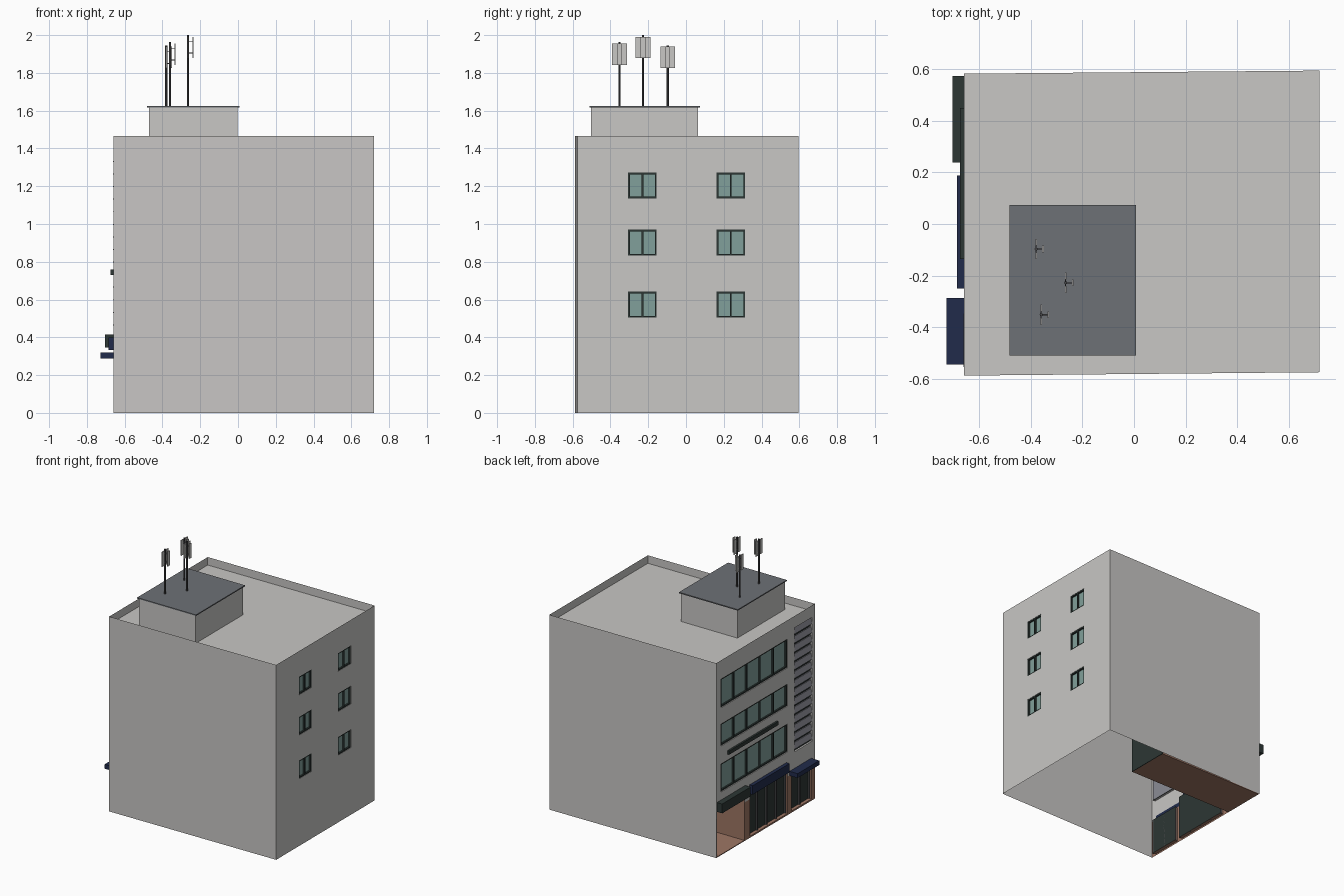
import bpy, bmesh, math
from mathutils import Matrix, Vector

if "Cube" in bpy.data.objects:
    bpy.data.objects.remove(bpy.data.objects["Cube"])


def mat(name, r, g, b):
    m = bpy.data.materials.new(name)
    m.diffuse_color = (r, g, b, 1)
    m.use_nodes = True
    m.node_tree.nodes["Principled BSDF"].inputs["Base Color"].default_value = m.diffuse_color
    return m


WALL = mat("wall_grey", 0.58, 0.57, 0.555)
ROOF = mat("roof_grey", 0.155, 0.165, 0.18)
GLASS = mat("teal_glass", 0.22, 0.35, 0.325)
DARK = mat("dark_green", 0.026, 0.038, 0.035)
NAVY = mat("navy", 0.015, 0.024, 0.07)
BROWN = mat("brown_stone", 0.34, 0.18, 0.127)
LOUVER = mat("louver_grey", 0.26, 0.265, 0.30)
POLE = mat("pole_grey", 0.07, 0.07, 0.075)
MATS = [WALL, ROOF, GLASS, DARK, NAVY, BROWN, LOUVER, POLE]


def finish(name, bm, mats):
    me = bpy.data.meshes.new(name)
    bm.to_mesh(me)
    bm.free()
    for m in mats:
        me.materials.append(m)
    ob = bpy.data.objects.new(name, me)
    bpy.context.collection.objects.link(ob)
    return ob


def add_box(bm, x, y, z, tilt=0):
    """Box between the (min, max) pairs, optionally tilted about y."""
    c = Vector([(p[0] + p[1]) / 2 for p in (x, y, z)])
    s = [abs(p[1] - p[0]) for p in (x, y, z)]
    bmesh.ops.create_cube(bm, size=1, matrix=Matrix.Translation(c)
                          @ Matrix.Rotation(tilt, 4, 'Y') @ Matrix.Diagonal((*s, 1)))


def boxes(name, m, *specs):
    bm = bmesh.new()
    for s in specs:
        add_box(bm, *s)
    return finish(name, bm, [m])


X0, X1, H, ROOF_Z = -0.66, 0.72, 1.465, 1.405
YA, YB, YC, YD = -0.588, 0.583, 0.595, -0.575   # slightly skewed footprint


def pierced_wall(name, x, out, y0, y1, openings, base_z):
    """Wall plane with recessed openings; each is (ya, yb, za, zb, depth, back material)."""
    bm = bmesh.new()
    ys = sorted({y0, y1, *[o[0] for o in openings], *[o[1] for o in openings]})
    zs = sorted({0, base_z, H, *[o[2] for o in openings], *[o[3] for o in openings]})

    def quad(pts, m, want=None):
        f = bm.faces.new([bm.verts.new(p) for p in pts])
        f.material_index = MATS.index(m)
        f.normal_update()
        if want and f.normal.dot(Vector(want)) < 0:
            f.normal_flip()

    for a, b in zip(ys, ys[1:]):
        for c, d in zip(zs, zs[1:]):
            my, mz = (a + b) / 2, (c + d) / 2
            if any(o[0] < my < o[1] and o[2] < mz < o[3] for o in openings):
                continue
            quad([(x, a, c), (x, b, c), (x, b, d), (x, a, d)],
                 BROWN if mz < base_z else WALL, (out, 0, 0))
    for a, b, c, d, depth, back in openings:
        if back is None:
            continue
        xi = x - out * depth
        side = BROWN if c < base_z else WALL
        quad([(x, a, c), (xi, a, c), (xi, a, d), (x, a, d)], side, (0, 1, 0))
        quad([(x, b, c), (xi, b, c), (xi, b, d), (x, b, d)], side, (0, -1, 0))
        quad([(x, a, c), (xi, a, c), (xi, b, c), (x, b, c)], side, (0, 0, 1))
        quad([(x, a, d), (xi, a, d), (xi, b, d), (x, b, d)], side, (0, 0, -1))
        quad([(xi, a, c), (xi, b, c), (xi, b, d), (xi, a, d)], back, (out, 0, 0))
    bmesh.ops.remove_doubles(bm, verts=bm.verts, dist=1e-5)
    return finish(name, bm, MATS)


def frame(name, x, out, o, panes, t=0.01):
    """Border and mullions standing on the back of an opening."""
    a, b, c, d, depth, _ = o
    xs = sorted((x - out * depth, x - out * (depth - 0.012)))
    specs = [(xs, (a, b), (c, c + t)), (xs, (a, b), (d - t, d))]
    for i in range(panes + 1):
        y = a + t / 2 + (b - a - t) * i / panes
        specs.append((xs, (y - t / 2, y + t / 2), (c, d)))
    boxes(name, DARK, *specs)


# street facade (faces -x) and the opposite wall with paired windows
rows = [(-0.265, 0.525, lo, hi, 0.018, GLASS)
        for lo, hi in ((0.475, 0.685), (0.82, 0.985), (1.108, 1.323))]
louver = (-0.555, -0.348, 0.444, 1.376, 0.02, LOUVER)
shops = [(-0.262, 0.185, 0.012, 0.34, 0.025, DARK),
         (-0.55, -0.31, 0.012, 0.28, 0.025, DARK)]
entry = (0.25, 0.572, 0.0, 0.36, 0, None)
pierced_wall("street_facade", X0, -1, YA, YB, rows + [louver, entry] + shops, 0.29)

side = [(ya, yb, lo, hi, 0.014, GLASS) for ya, yb in ((-0.306, -0.155), (0.162, 0.313))
        for lo, hi in ((0.505, 0.642), (0.833, 0.97), (1.136, 1.272))]
pierced_wall("rear_wall", X1, 1, YD, YC, side, 0.0)

for i, o in enumerate(rows):
    frame(f"strip_window_frame_{i}", X0, -1, o, 5)
for i, o in enumerate(side):
    frame(f"side_window_frame_{i}", X1, 1, o, 2, 0.009)
for i, (o, n) in enumerate(zip(shops, (4, 2))):
    a, b, c, d, depth, _ = o
    boxes(f"shop_mullions_{i}", POLE, *[
        ((X0 + 0.013, X0 + 0.025), (y - 0.005, y + 0.005), (c, d))
        for y in [a + (b - a) * k / n for k in range(n + 1)]])

# louver slats with dark gaps
n = 14
step = (louver[3] - louver[2]) / n
zs = [louver[2] + step * i for i in range(n)]
boxes("louver_gaps", DARK, *[((X0 + 0.013, X0 + 0.018), louver[:2], (z, z + 0.02)) for z in zs])
boxes("louver_slats", LOUVER, *[((X0 + 0.004, X0 + 0.010), louver[:2],
                                (z + 0.018, z + step - 0.004), math.radians(15)) for z in zs])

# two plain walls, parapet ring and sunken roof; the underside stays open
bm = bmesh.new()
base = [(X0, YA), (X1, YD), (X1, YC), (X0, YB)]
low = [bm.verts.new((x, y, 0)) for x, y in base]
top = [bm.verts.new((x, y, H)) for x, y in base]
for i in (0, 2):
    bm.faces.new((low[i], low[i + 1], top[i + 1], top[i]))
deck = bm.faces.new(top)
ring = bmesh.ops.inset_region(bm, faces=[deck], thickness=0.022)["faces"]
for f in ring:
    f.material_index = 1
ext = bmesh.ops.extrude_discrete_faces(bm, faces=[deck])["faces"][0]
rim = [v.co.copy() for v in ext.verts]
for v in ext.verts:
    v.co.z = ROOF_Z
for i in range(4):
    a, b = rim[i], rim[(i + 1) % 4]
    bm.faces.new([bm.verts.new(p) for p in
                  (b, a, (a.x, a.y, ROOF_Z), (b.x, b.y, ROOF_Z))])
bmesh.ops.remove_doubles(bm, verts=bm.verts, dist=1e-5)
finish("walls_and_roof", bm, [WALL, ROOF])

# entrance passage running deep into the open shell
boxes("passage_stone", BROWN,
      ((X0, 0.22), (0.25, 0.575), (0, 0.006)),
      ((X0, 0.22), (0.245, 0.25), (0, 0.36)),
      ((X0, 0.22), (0.572, 0.577), (0, 0.36)))
boxes("passage_ceiling", WALL, ((X0, 0.22), (0.245, 0.577), (0.36, 0.365)))
boxes("passage_end_wall", DARK, ((0.22, 0.225), (0.245, 0.577), (0, 0.365)))

# canopies and sign rail on the street side
boxes("entrance_canopy", DARK, ((-0.704, X0), (0.238, 0.575), (0.345, 0.415)))
boxes("shop_canopy", NAVY, ((-0.686, X0), (-0.25, 0.188), (0.333, 0.40)))
boxes("small_shop_canopy", NAVY, ((-0.727, X0), (-0.545, -0.288), (0.287, 0.32)))
boxes("sign_rail", DARK, ((-0.674, X0), (-0.135, 0.45), (0.73, 0.758)))

# rooftop hut
boxes("roof_hut", WALL, ((-0.472, -0.003), (-0.503, 0.063), (ROOF_Z, 1.62)))
boxes("roof_hut_cap", ROOF, ((-0.482, 0.007), (-0.51, 0.073), (1.618, 1.626)))

# aerials: pole, brackets and three flat panels each
for i, (x, y, zt, lo, hi) in enumerate(((-0.38, -0.097, 1.945, 1.825, 1.94),
                                        (-0.265, -0.228, 2.0, 1.88, 1.99),
                                        (-0.36, -0.352, 1.963, 1.843, 1.955))):
    bm = bmesh.new()
    bmesh.ops.create_cone(bm, cap_ends=True, segments=8, radius1=0.006, radius2=0.006,
                          depth=zt - 1.62, matrix=Matrix.Translation((x, y, (zt + 1.62) / 2)))
    for z in (lo + 0.025, hi - 0.025):
        add_box(bm, (x - 0.002, x + 0.002), (y - 0.03, y + 0.03), (z - 0.002, z + 0.002))
        add_box(bm, (x, x + 0.026), (y - 0.002, y + 0.002), (z - 0.002, z + 0.002))
    finish(f"aerial_pole_{i}", bm, [POLE])
    boxes(f"aerial_panels_{i}", WALL, *[
        ((x + dx - 0.003, x + dx + 0.003), (y + dy - 0.013, y + dy + 0.013), (lo, hi))
        for dx, dy in ((0, -0.026), (0, 0.026), (0.027, 0))])
